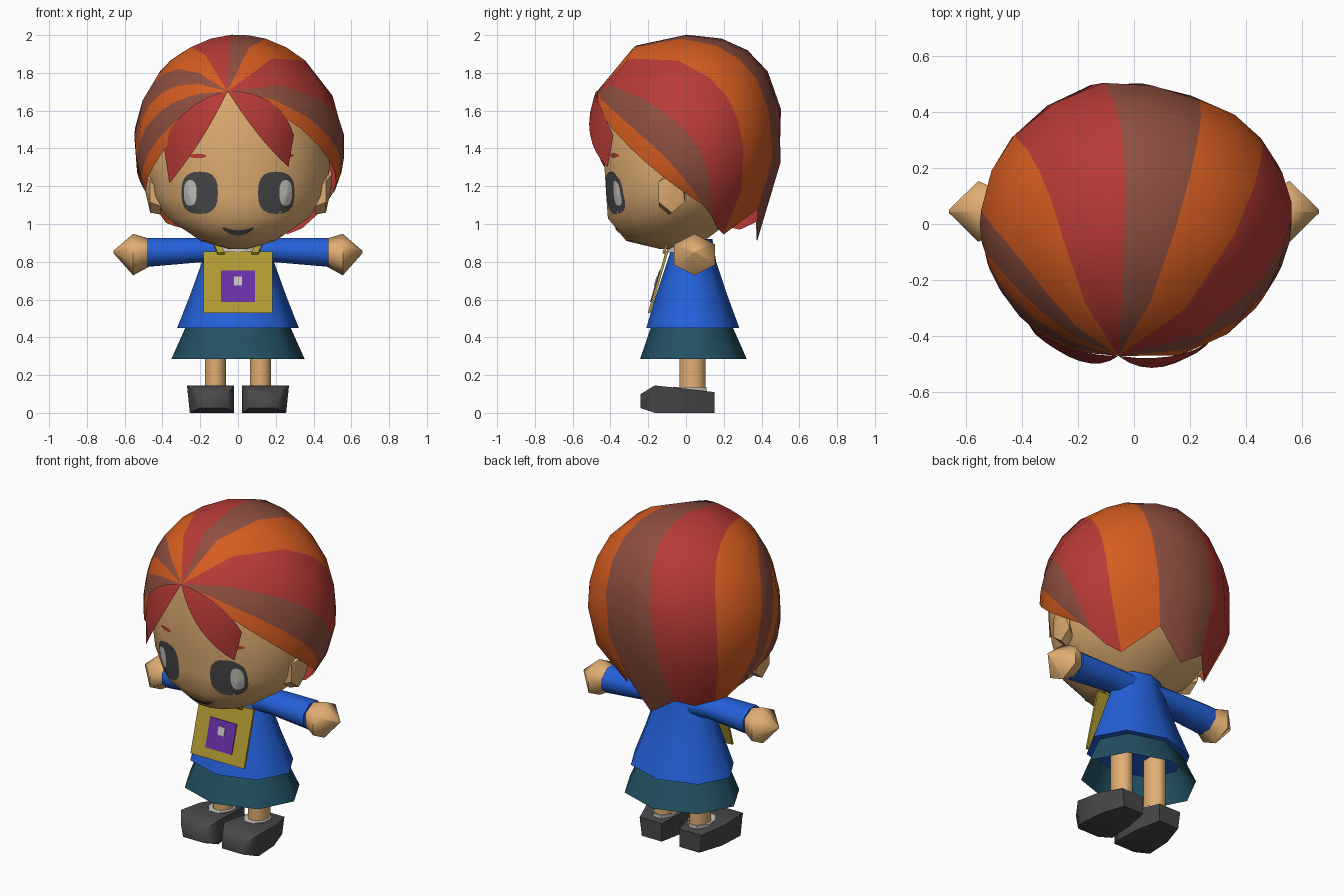
import bpy, bmesh, math
from mathutils import Vector
from mathutils.bvhtree import BVHTree

if "Cube" in bpy.data.objects:
    bpy.data.objects.remove(bpy.data.objects["Cube"])


def material(name, r, g, b):
    m = bpy.data.materials.new(name)
    m.diffuse_color = [((c / 255 + 0.055) / 1.055) ** 2.4 for c in (r, g, b)] + [1]
    m.use_nodes = True
    m.node_tree.nodes["Principled BSDF"].inputs["Base Color"].default_value = m.diffuse_color
    return m


RED = material("hair red", 184, 59, 54)
BROWN = material("hair brown", 143, 79, 64)
ORANGE = material("hair orange", 215, 93, 32)
SKIN = material("skin", 224, 174, 114)
BLUE = material("shirt blue", 36, 97, 218)
TEAL = material("skirt teal", 35, 82, 100)
DARK = material("charcoal", 72, 72, 74)
GOLD = material("bag gold", 178, 156, 50)
PURPLE = material("bag purple", 106, 48, 168)
LIGHT = material("off white", 196, 194, 186)


def finish(name, bm, mats, toward=None, smooth=40):
    """Store a bmesh; open sheets are turned to face away from `toward`."""
    bmesh.ops.remove_doubles(bm, verts=bm.verts, dist=0.0005)
    bmesh.ops.recalc_face_normals(bm, faces=bm.faces)
    if toward is not None:
        c = Vector(toward)
        if sum(f.normal.dot(f.calc_center_median() - c) * f.calc_area() for f in bm.faces) < 0:
            bmesh.ops.reverse_faces(bm, faces=bm.faces)
    me = bpy.data.meshes.new(name)
    bm.to_mesh(me)
    bm.free()
    for m in mats:
        me.materials.append(m)
    ob = bpy.data.objects.new(name, me)
    bpy.context.collection.objects.link(ob)
    if smooth:
        bpy.ops.object.select_all(action='DESELECT')
        ob.select_set(True)
        bpy.context.view_layer.objects.active = ob
        bpy.ops.object.shade_smooth_by_angle(angle=math.radians(smooth))
    return ob


def loft(name, rings, mat, caps=(True, True), smooth=40, toward=None):
    bm = bmesh.new()
    vs = [[bm.verts.new(p) for p in r] for r in rings]
    n = len(rings[0])
    for a, b in zip(vs, vs[1:]):
        for i in range(n):
            bm.faces.new((a[i], a[(i + 1) % n], b[(i + 1) % n], b[i]))
    if caps[0]:
        bm.faces.new(vs[0])
    if caps[1]:
        bm.faces.new(vs[-1])
    return finish(name, bm, [mat], toward, smooth)


def flat_ring(z, rx, y0, y1, n, x=0, turn=0.5):
    """Horizontal oval between y0 and y1."""
    a = [2 * math.pi * (i + turn) / n for i in range(n)]
    return [(x + rx * math.cos(t), (y0 + y1) / 2 + (y1 - y0) / 2 * math.sin(t), z) for t in a]


def side_ring(x, y, z, ry, rz, n):
    """Upright oval across the x axis."""
    a = [2 * math.pi * (i + 0.5) / n for i in range(n)]
    return [(x, y + ry * math.cos(t), z + rz * math.sin(t)) for t in a]


# Head
head = loft("head", [flat_ring(z, rx, a, b, 16) for z, rx, a, b in (
    (0.868, 0.05, -0.14, -0.02), (0.91, 0.20, -0.32, 0.10), (1.03, 0.38, -0.42, 0.26),
    (1.15, 0.465, -0.43, 0.38), (1.3, 0.495, -0.44, 0.43), (1.5, 0.48, -0.45, 0.44),
    (1.7, 0.41, -0.42, 0.38), (1.85, 0.25, -0.22, 0.22))], SKIN)
tree = BVHTree.FromPolygons([v.co for v in head.data.vertices],
                            [list(p.vertices) for p in head.data.polygons])


# Face details laid onto the head
def face_patch(name, x, z, rx, rz, mat, lift=0.004, bend=0, power=1.0):
    bm = bmesh.new()
    n, rows = 20, 5
    grid = []
    for r in range(rows + 1):
        row = []
        for i in range(n):
            t = 2 * math.pi * i / n
            c, s = math.cos(t), math.sin(t)
            dx = rx * r / rows * math.copysign(abs(c) ** power, c)
            dz = rz * r / rows * math.copysign(abs(s) ** power, s) + bend * dx * dx
            hit = tree.ray_cast(Vector((x + dx, -2, z + dz)), Vector((0, 1, 0)))
            row.append(bm.verts.new(hit[0] + Vector((0, -lift, 0))))
        grid.append(row)
    for a, b in zip(grid, grid[1:]):
        for i in range(n):
            j = (i + 1) % n
            if a is grid[0]:
                bm.faces.new((a[i], b[j], b[i]))
            else:
                bm.faces.new((a[i], a[j], b[j], b[i]))
    finish(name, bm, [mat], (x, 0, z))


for s, side in ((-1, "left"), (1, "right")):
    face_patch(side + "_eye", s * 0.203, 1.165, 0.097, 0.112, DARK, 0.005, power=0.75)
    face_patch(side + "_eye_shine", s * 0.253, 1.165, 0.034, 0.068, LIGHT, 0.009, power=0.8)
face_patch("left_brow", -0.213, 1.36, 0.045, 0.012, RED)
face_patch("right_brow", 0.25, 1.363, 0.045, 0.012, RED)
face_patch("mouth", 0, 0.952, 0.085, 0.014, DARK, 0.006, bend=4)

# Hair: stripes fan out from a parting point over an oval shell
C, R = Vector((0, 0, 1.4)), Vector((0.578, 0.505, 0.594))
PART = Vector((-0.055, -0.465, 1.70))
BUMPS = ((Vector((0, -0.75, 0.66)), 0.08), (Vector((0, 0.75, 0.66)), 0.10),
         (Vector((0.86, -0.5, 0.1)), -0.045), (Vector((-0.86, -0.5, 0.1)), -0.045))
ROWS = 8


def unit(p):
    return Vector([(p[i] - C[i]) / R[i] for i in range(3)])


def strand(mid, end, puff=1.0):
    """Curve on the shell from the parting through mid to end."""
    a, m, e = unit(PART), unit(mid).normalized(), unit(end)
    ctrl = 2 * m - (a + e) / 2
    out = []
    for k in range(ROWS + 1):
        t = k / ROWS
        d = ((1 - t) ** 2 * a + 2 * t * (1 - t) * ctrl + t * t * e).normalized()
        size = (1 + (e.length - 1) * t ** 3) * (1 + (puff - 1) * math.sin(math.pi * t))
        size *= 1 + sum(h * max(0, d.dot(b)) ** 6 for b, h in BUMPS)
        out.append(C + Vector([d[i] * size * R[i] for i in range(3)]))
    return out


def stripe(bm, left, right, index, drop=0.0):
    middle = []
    for k, (a, b) in enumerate(zip(left, right)):
        ua, ub = unit(a), unit(b)
        d = (ua + ub).normalized() * (ua.length + ub.length) / 2
        p = C + Vector([d[i] * R[i] for i in range(3)])
        if k == ROWS:
            p = (a + b) / 2 - Vector((0, 0, drop))
        middle.append(p)
    for l, r in ((left, middle), (middle, right)):
        for k in range(ROWS):
            pts = [l[k], r[k], r[k + 1], l[k + 1]]
            if k == 0:
                pts = [l[0], r[1], l[1]]
            bm.faces.new([bm.verts.new(p) for p in pts]).material_index = index


edges = [strand(m, e) for m, e in (
    ((0.44, -0.20, 1.34), (0.46, 0.08, 1.11)),
    ((0.53, -0.15, 1.39), (0.46, 0.09, 1.10)),
    ((0.57, 0.02, 1.47), (0.42, 0.13, 1.05)),
    ((0.45, 0.22, 1.67), (0.26, 0.20, 0.945)),
    ((0.22, 0.28, 1.86), (0.13, 0.38, 1.08)),
    ((-0.04, 0.30, 1.88), (-0.18, 0.37, 1.01)),
    ((-0.32, 0.18, 1.82), (-0.34, 0.20, 0.99)),
    ((-0.46, -0.07, 1.75), (-0.42, 0.10, 1.06)),
    ((-0.48, -0.18, 1.64), (-0.44, 0.06, 1.08)),
    ((-0.49, -0.20, 1.51), (-0.45, 0.05, 1.10)),
    ((-0.46, -0.24, 1.38), (-0.46, 0.03, 1.12)),
    ((-0.43, -0.26, 1.31), (-0.47, -0.01, 1.15)))]
order = (2, 1, 0, 2, 1, 0, 2, 1, 2, 1, 2)
drops = (0, 0, 0.02, 0, 0.14, 0.03, 0.02, 0, 0, 0, 0)
bm = bmesh.new()
for i, (col, drop) in enumerate(zip(order, drops)):
    stripe(bm, edges[i], edges[i + 1], col, drop)
finish("hair", bm, [RED, BROWN, ORANGE], C, 50)

# Fringe locks
for name, inner, outer in (
        ("left_fringe", ((-0.19, -0.48, 1.45), (-0.37, -0.38, 1.21)),
         ((-0.26, -0.42, 1.60), (-0.41, -0.34, 1.43))),
        ("right_fringe", ((0.10, -0.49, 1.475), (0.27, -0.42, 1.30)),
         ((0.17, -0.44, 1.63), (0.30, -0.39, 1.47)))):
    bm = bmesh.new()
    stripe(bm, strand(*inner, puff=1.015), strand(*outer, puff=1.015), 0)
    finish(name, bm, [RED], C, 50)

# Torso clothing and neck
loft("shirt", [flat_ring(*r, 8, turn=0) for r in (
    (0.45, 0.322, -0.21, 0.282), (0.62, 0.255, -0.16, 0.22),
    (0.80, 0.19, -0.10, 0.16), (0.92, 0.14, -0.06, 0.14))], BLUE, smooth=62)
loft("skirt", [flat_ring(*r, 8, turn=0) for r in (
    (0.285, 0.353, -0.243, 0.322), (0.47, 0.27, -0.18, 0.24))], TEAL,
    caps=(False, True), toward=(0, 0, 0.3), smooth=62)
loft("collar", [flat_ring(*r, 10) for r in (
    (0.85, 0.13, -0.105, 0.12), (0.935, 0.12, -0.08, 0.11))], LIGHT)
loft("neck", [flat_ring(z, 0.06, -0.07, 0.07, 8) for z in (0.85, 0.98)], SKIN)

# Limbs, ears and shoes, one per side
for s, side in ((-1, "left"), (1, "right")):
    loft(side + "_sleeve", [side_ring(s * x, 0.04, z, ry, rz, 8) for x, z, ry, rz in (
        (0.06, 0.85, 0.09, 0.08), (0.2, 0.862, 0.09, 0.07),
        (0.48, 0.85, 0.10, 0.083))], BLUE, smooth=62)
    loft(side + "_hand", [side_ring(s * x, 0.045, z, ry, rz, 6) for x, z, ry, rz in (
        (0.46, 0.85, 0.075, 0.07), (0.555, 0.838, 0.125, 0.11),
        (0.66, 0.852, 0.006, 0.006))], SKIN, smooth=62)
    loft(side + "_ear", [side_ring(s * x, y, z, ry, rz, 6) for x, y, z, ry, rz in (
        (0.41, -0.09, 1.14, 0.06, 0.09), (0.465, -0.075, 1.17, 0.08, 0.11),
        (0.495, -0.05, 1.235, 0.035, 0.045))], SKIN, smooth=50)
    loft(side + "_leg", [flat_ring(z, 0.06, -0.04, 0.11, 8, s * 0.12)
                         for z in (0.1, 0.5)], SKIN, smooth=60)
    loft(side + "_sock", [flat_ring(z, 0.075, -0.075, 0.115, 8, s * 0.12)
                          for z in (0.08, 0.136)], LIGHT)
    shoe = []
    for y, x0, x1, z0, z1 in ((-0.24, 0.06, 0.22, 0.025, 0.10), (-0.165, 0.02, 0.27, 0, 0.145),
                              (0.0, 0.03, 0.26, 0, 0.128), (0.15, 0.06, 0.21, 0, 0.11)):
        shoe.append([(s * x0, y, z0), (s * (x1 - 0.015), y, z0), (s * x1, y, z1), (s * x0, y, z1)])
    loft(side + "_shoe", shoe, DARK, smooth=65)


# Chest bag: slanted slab with inlaid plates and neck straps
def slab(name, hx, z0, z1, front, depth, mat):
    def y(z):
        return -0.19 + (z - 0.53) * 0.29 - front
    rings = [[(x, y(z) + d, z) for x, z in ((-hx, z0), (hx, z0), (hx, z1), (-hx, z1))]
             for d in (0, depth)]
    loft(name, rings, mat, smooth=0)


slab("bag", 0.182, 0.53, 0.855, 0.012, 0.014, GOLD)
slab("bag_panel", 0.09, 0.587, 0.755, 0.017, 0.008, PURPLE)
slab("bag_button", 0.022, 0.675, 0.722, 0.022, 0.008, LIGHT)
for s, side in ((-1, "left"), (1, "right")):
    path = ((0.09, -0.125, 0.85), (0.128, -0.092, 0.938), (0.11, 0.06, 0.945))
    loft(side + "_strap", [[(s * (x - 0.018), y, z), (s * (x + 0.018), y, z),
                            (s * (x + 0.018), y + 0.01, z - 0.012),
                            (s * (x - 0.018), y + 0.01, z - 0.012)] for x, y, z in path],
         GOLD, smooth=0)
